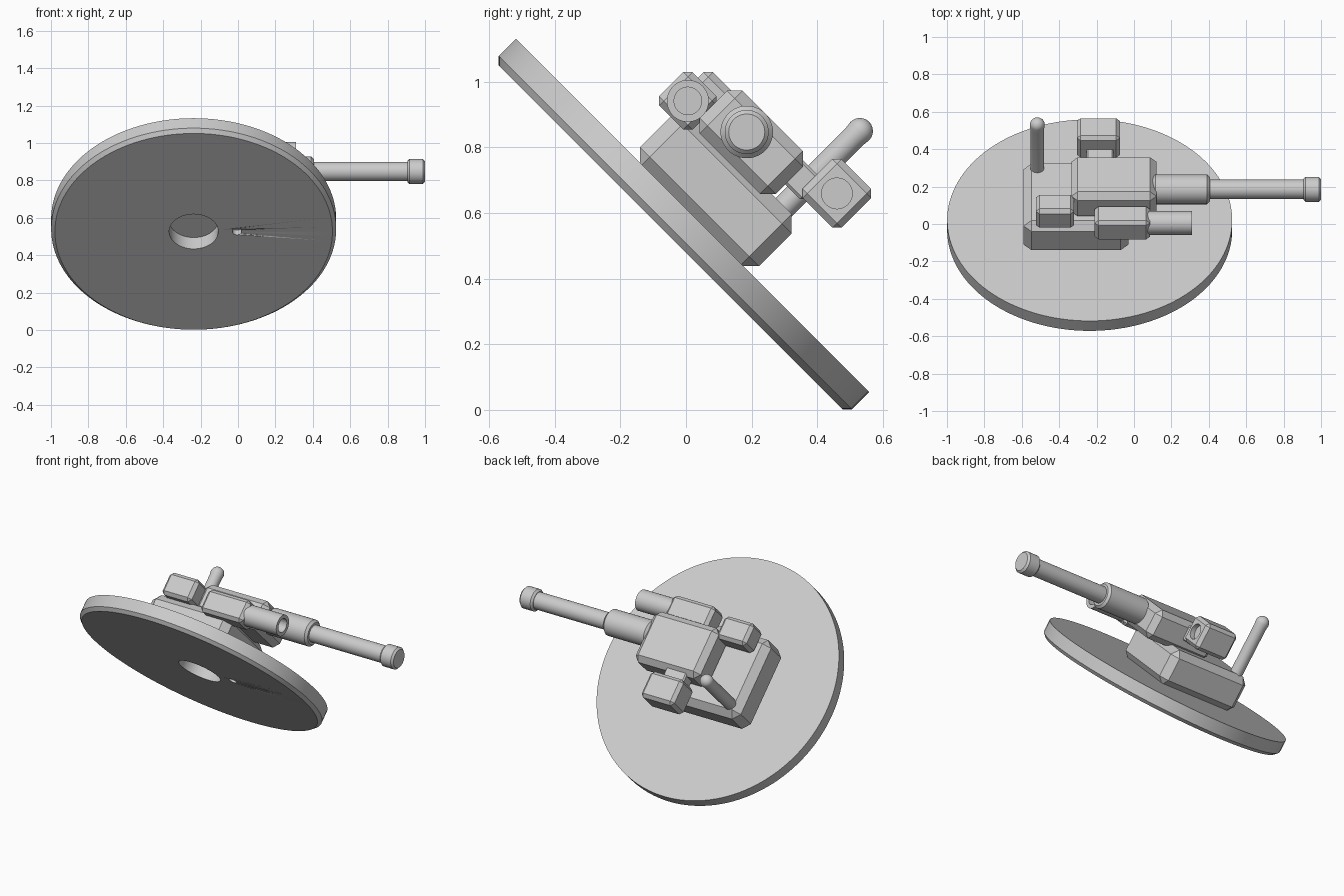
import bpy, bmesh, math
from mathutils import Matrix, Vector

cube = bpy.data.objects.get("Cube")
if cube:
    bpy.data.objects.remove(cube, do_unlink=True)

# One plain grey for everything
grey = bpy.data.materials.new("plain_grey")
grey.use_nodes = True
colour = (0.6, 0.6, 0.6, 1)
grey.diffuse_color = colour
grey.node_tree.nodes["Principled BSDF"].inputs["Base Color"].default_value = colour

# The whole assembly lies on a plane tipped by 45 degrees about x
TILT = Matrix.Rotation(math.radians(-45), 4, 'X')
ALONG_X = Matrix.Rotation(math.radians(90), 4, 'Y')
UP = Matrix.Identity(4)


def finish(name, bm, centre, turn=UP):
    bmesh.ops.recalc_face_normals(bm, faces=bm.faces[:])
    mesh = bpy.data.meshes.new(name)
    bm.to_mesh(mesh)
    bm.free()
    mesh.materials.append(grey)
    obj = bpy.data.objects.new(name, mesh)
    bpy.context.collection.objects.link(obj)
    obj.matrix_world = TILT @ Matrix.Translation(centre) @ turn
    return obj


def activate(obj):
    bpy.context.view_layer.update()
    bpy.ops.object.select_all(action='DESELECT')
    obj.select_set(True)
    bpy.context.view_layer.objects.active = obj


def block(name, low, high, bevel):
    """Box between two corners with every edge chamfered."""
    low, high = Vector(low), Vector(high)
    bm = bmesh.new()
    bmesh.ops.create_cube(bm, size=1)
    bmesh.ops.scale(bm, vec=high - low, verts=bm.verts[:])
    bmesh.ops.bevel(bm, geom=bm.edges[:], offset=bevel, segments=1,
                    profile=0.5, affect='EDGES')
    return finish(name, bm, (low + high) / 2)


def lathe(name, profile, centre, turn=UP, steps=48):
    """Revolve (radius, height) points around the part's axis."""
    bm = bmesh.new()
    verts = [bm.verts.new((r, 0, h)) for r, h in profile]
    edges = [bm.edges.new(pair) for pair in zip(verts, verts[1:])]
    bmesh.ops.spin(bm, geom=verts + edges, cent=(0, 0, 0), axis=(0, 0, 1),
                   angle=math.tau, steps=steps, use_merge=True)
    bmesh.ops.remove_doubles(bm, verts=bm.verts[:], dist=0.0001)
    obj = finish(name, bm, centre, turn)
    activate(obj)
    bpy.ops.object.shade_smooth_by_angle(angle=math.radians(30))
    return obj


def rod(radius, start, end, chamfer):
    """Profile of a solid round bar with chamfered ends."""
    return [(0, start), (radius - chamfer, start), (radius, start + chamfer),
            (radius, end - chamfer), (radius - chamfer, end), (0, end)]


def drill(obj, radius, depth, centre, turn=UP):
    """Cut a round blind hole centred on a surface point."""
    cutter = lathe("drill_cutter", [(0, -depth), (radius, -depth), (radius, depth), (0, depth)],
                   centre, turn, 32)
    cutter.hide_render = True
    mod = obj.modifiers.new("hole", 'BOOLEAN')
    mod.operation, mod.object, mod.solver = 'DIFFERENCE', cutter, 'EXACT'
    activate(obj)
    bpy.ops.object.modifier_apply(modifier=mod.name)
    bpy.data.objects.remove(cutter, do_unlink=True)


# Round plate with a central socket and a small pin hole underneath
plate = lathe("round_plate", [(0, 0.09), (0.131, 0.09), (0.131, 0), (0.742, 0),
                              (0.762, 0.02), (0.762, 0.095), (0, 0.095)],
              (-0.237, -0.405, 0.339), steps=128)
drill(plate, 0.025, 0.035, (-0.005, -0.405, 0.339))

# Base housing and upper housing
block("base_housing", (-0.59, -0.665, 0.425), (-0.03, -0.152, 0.65), 0.042)
block("upper_housing", (-0.335, -0.6, 0.625), (0.12, -0.272, 0.81), 0.034)

# Main barrel: sleeve, tube and muzzle share one axis
axis = (0, -0.468, 0.73)
lathe("barrel_sleeve", rod(0.08, 0.1, 0.405, 0.014), axis, ALONG_X)
lathe("barrel_tube", rod(0.052, 0.38, 0.93, 0.004), axis, ALONG_X)
lathe("barrel_muzzle", rod(0.067, 0.905, 1.0, 0.012), axis, ALONG_X)

# Side unit with a short hollow tube
block("side_unit", (-0.21, -0.734, 0.598), (0.085, -0.59, 0.742), 0.02)
lathe("side_tube", [(0, 0.06), (0.064, 0.06), (0.064, 0.309), (0.042, 0.309),
                    (0.042, 0.25), (0, 0.25)], (0, -0.662, 0.67), ALONG_X)

# Small block on the base beside the upper housing
block("small_block", (-0.525, -0.69, 0.642), (-0.32, -0.546, 0.786), 0.02)

# Sight box on a neck, with a round recess in its end
block("sight_neck", (-0.255, -0.3, 0.7), (-0.11, -0.2, 0.79), 0.008)
sight = block("sight_box", (-0.305, -0.225, 0.708), (-0.075, -0.057, 0.876), 0.02)
drill(sight, 0.047, 0.03, (-0.075, -0.141, 0.792), ALONG_X)

# Lever with a rounded tip
tip = [(0.04 * math.cos(a), 0.356 + 0.04 * math.sin(a))
       for a in (math.radians(d) for d in range(0, 91, 15))]
lathe("lever", [(0, 0), (0.037, 0), (0.037, 0.33)] + tip, (-0.517, -0.226, 0.62), steps=32)
